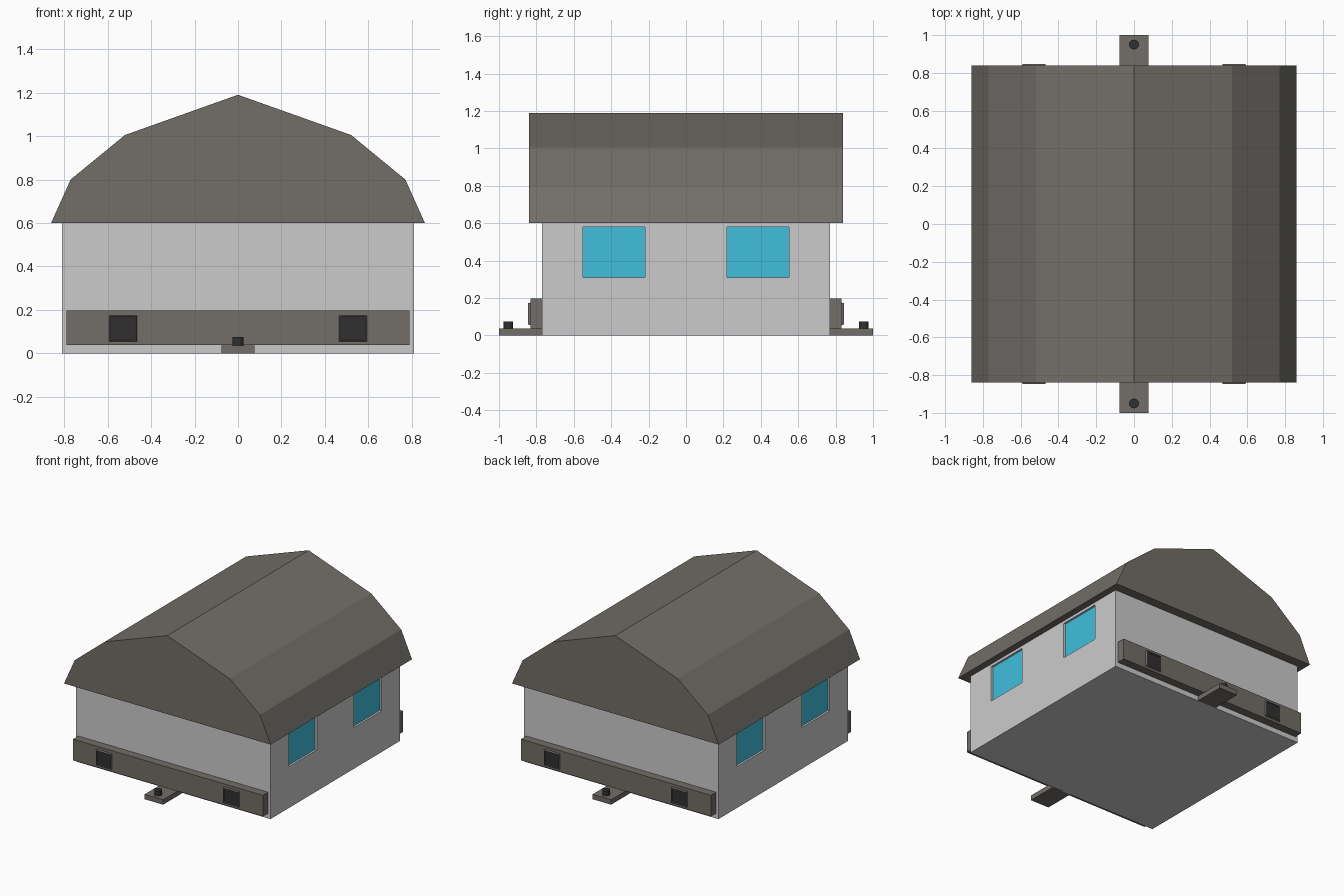
import bpy, bmesh
from mathutils import Vector

if "Cube" in bpy.data.objects:
    bpy.data.objects.remove(bpy.data.objects["Cube"])


def material(name, rgb):
    m = bpy.data.materials.new(name)
    m.diffuse_color = (*rgb, 1)
    m.use_nodes = True
    m.node_tree.nodes["Principled BSDF"].inputs["Base Color"].default_value = m.diffuse_color
    return m


WALL = material("wall_grey", (0.55, 0.55, 0.55))
BROWN = material("brown_grey", (0.17, 0.155, 0.14))
DARK = material("dark", (0.03, 0.03, 0.03))
GLASS = material("blue_glass", (0.05, 0.52, 0.72))


def finish(name, bm, *mats):
    bmesh.ops.recalc_face_normals(bm, faces=bm.faces)
    mesh = bpy.data.meshes.new(name)
    bm.to_mesh(mesh)
    bm.free()
    ob = bpy.data.objects.new(name, mesh)
    bpy.context.collection.objects.link(ob)
    for m in mats:
        mesh.materials.append(m)
    return ob


def box(name, lo, hi, mat):
    lo, hi = Vector(lo), Vector(hi)
    bm = bmesh.new()
    bmesh.ops.create_cube(bm, size=1)
    bmesh.ops.scale(bm, verts=bm.verts, vec=[abs(c) for c in hi - lo])
    bmesh.ops.translate(bm, verts=bm.verts, vec=(lo + hi) / 2)
    return finish(name, bm, mat)


# Walls with recessed windows on both sides
body = box("body", (-0.81, -0.77, 0), (0.81, 0.77, 0.6), WALL)
for sx in (-1, 1):
    for sy in (-1, 1):
        y0, y1 = sy * 0.22, sy * 0.55
        cutter = box("window_cutter", (sx * 0.79, y0, 0.31), (sx * 0.9, y1, 0.58), WALL)
        cutter.hide_render = True
        cutter.hide_set(True)
        mod = body.modifiers.new("window_recess", 'BOOLEAN')
        mod.operation, mod.solver, mod.object = 'DIFFERENCE', 'EXACT', cutter
        box("window", (sx * 0.78, y0, 0.31), (sx * 0.795, y1, 0.58), GLASS)

# Faceted roof: half profile mirrored, then extruded front to back
half = [(0.86, 0.6), (0.77, 0.8), (0.52, 1.005), (0, 1.19)]
profile = half + [(-x, z) for x, z in reversed(half[:-1])]
bm = bmesh.new()
gable = bm.faces.new([bm.verts.new((x, -0.84, z)) for x, z in profile])
ext = bmesh.ops.extrude_face_region(bm, geom=[gable], use_keep_orig=True)
bmesh.ops.translate(bm, vec=(0, 1.68, 0),
                    verts=[v for v in ext["geom"] if isinstance(v, bmesh.types.BMVert)])
finish("roof", bm, BROWN)


# Lamp: tapered square frame around a sunken dark panel
def lamp(x, side):
    bm = bmesh.new()
    bmesh.ops.create_cube(bm, size=1)
    bmesh.ops.scale(bm, verts=bm.verts, vec=(0.135, 0.025, 0.125))
    bmesh.ops.translate(bm, verts=bm.verts, vec=(x, side * 0.8335, 0.115))
    bm.normal_update()
    front = max(bm.faces, key=lambda f: f.normal.y * side)
    for v in front.verts:
        v.co.x = x + (v.co.x - x) * 0.9
        v.co.z = 0.115 + (v.co.z - 0.115) * 0.9
    bm.normal_update()
    bmesh.ops.inset_region(bm, faces=[front], thickness=0.006)
    ext = bmesh.ops.extrude_discrete_faces(bm, faces=[front])
    panel = ext["faces"][0]
    for v in panel.verts:
        v.co.y -= side * 0.012
    panel.material_index = 1
    finish("lamp", bm, BROWN, DARK)


# Same bumper, lamps and coupling at each end
for s in (-1, 1):
    box("bumper", (-0.79, s * 0.765, 0.038), (0.79, s * 0.832, 0.197), BROWN)
    for x in (-0.53, 0.53):
        lamp(x, s)
    box("coupling_bar", (-0.077, s * 0.76, 0), (0.077, s * 1.0, 0.037), BROWN)
    bm = bmesh.new()
    bmesh.ops.create_cone(bm, cap_ends=True, segments=16,
                          radius1=0.026, radius2=0.026, depth=0.045)
    bmesh.ops.translate(bm, verts=bm.verts, vec=(0, s * 0.95, 0.0525))
    finish("coupling_pin", bm, DARK)
